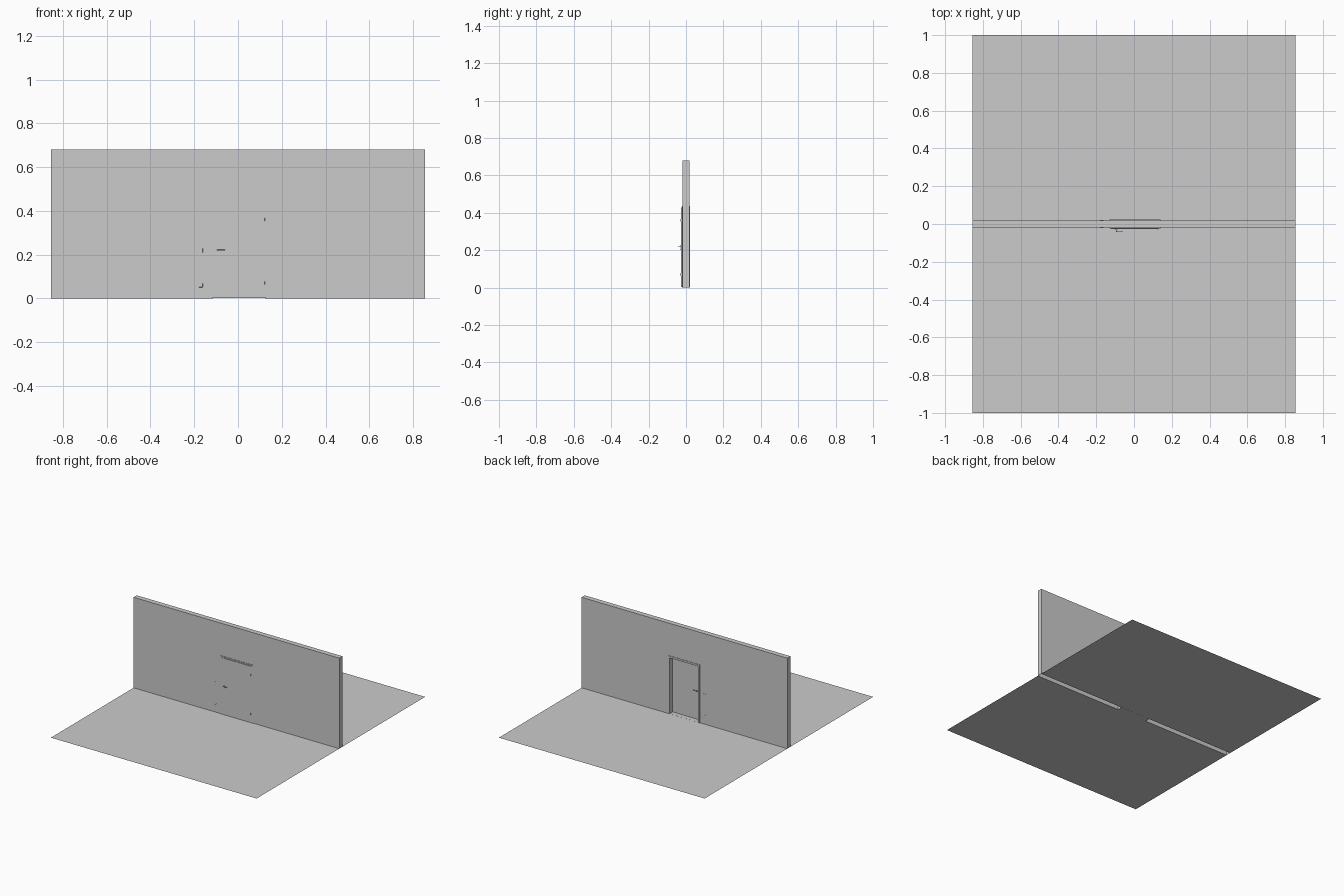
import bpy, bmesh, math
from mathutils import Vector, Matrix

if "Cube" in bpy.data.objects:
    bpy.data.objects.remove(bpy.data.objects["Cube"])

W, H, T = 0.855, 0.68, 0.019             # wall half width, height, half thickness
X0, X1, ZT = -0.118, 0.127, 0.424        # clear door opening


def finish(name, bm):
    me = bpy.data.meshes.new(name)
    bm.to_mesh(me)
    bm.free()
    ob = bpy.data.objects.new(name, me)
    bpy.context.collection.objects.link(ob)
    return ob


def box(name, x0, x1, y0, y1, z0, z1, bevel=0):
    bm = bmesh.new()
    bmesh.ops.create_cube(bm, size=1)
    for v in bm.verts:
        v.co = ((x0 + x1) / 2 + v.co.x * (x1 - x0),
                (y0 + y1) / 2 + v.co.y * (y1 - y0),
                (z0 + z1) / 2 + v.co.z * (z1 - z0))
    if bevel:
        bmesh.ops.bevel(bm, geom=bm.edges[:], offset=bevel, segments=2,
                        affect='EDGES', profile=0.5)
    return finish(name, bm)


def cylinder(name, centre, radius, depth, axis='Z', sides=20):
    rot = {'X': Matrix.Rotation(math.pi / 2, 4, 'Y'),
           'Y': Matrix.Rotation(math.pi / 2, 4, 'X'), 'Z': Matrix()}[axis]
    bm = bmesh.new()
    bmesh.ops.create_cone(bm, cap_ends=True, segments=sides, radius1=radius,
                          radius2=radius, depth=depth,
                          matrix=Matrix.Translation(centre) @ rot)
    for f in bm.faces:
        f.smooth = len(f.verts) == 4
    return finish(name, bm)


def extrude_profile(name, pts, y0, y1, ends):
    # closed outline in x/z pushed through y; skips outline edges not in "ends"
    bm = bmesh.new()
    a = [bm.verts.new((x, y0, z)) for x, z in pts]
    b = [bm.verts.new((x, y1, z)) for x, z in pts]
    bm.faces.new(a)
    bm.faces.new(b[::-1])
    n = len(pts)
    for i in range(n):
        if i in ends:
            j = (i + 1) % n
            bm.faces.new((a[i], b[i], b[j], a[j]))
    bmesh.ops.recalc_face_normals(bm, faces=bm.faces[:])
    return finish(name, bm)


def arch(x0, x1, zt, w):
    # door surround outline, w wide, open at the floor
    return [(x0 - w, 0), (x0 - w, zt + w), (x1 + w, zt + w), (x1 + w, 0),
            (x1, 0), (x1, zt), (x0, zt), (x0, 0)]


# Floor on either side of the wall
for name, y0, y1 in (("floor_front", -1, -T), ("floor_back", T, 1)):
    bm = bmesh.new()
    bm.faces.new([bm.verts.new(p) for p in
                  ((-W, y0, 0), (W, y0, 0), (W, y1, 0), (-W, y1, 0))])
    finish(name, bm)

# Wall with door opening, left open underneath
g = 0.002
wall = [(-W, 0), (-W, H), (W, H), (W, 0),
        (X1 + g, 0), (X1 + g, ZT + g), (X0 - g, ZT + g), (X0 - g, 0)]
extrude_profile("wall", wall, -T, T, {0, 1, 2, 4, 5, 6})

# Door surround: lining through the wall, casing on both faces, threshold
full = set(range(8))
extrude_profile("door_lining", arch(X0, X1, ZT, g), -T, T, full)
extrude_profile("casing_front", arch(X0, X1, ZT, 0.012), -T - 0.0035, -T, full)
extrude_profile("casing_back", arch(X0, X1, ZT, 0.012), T, T + 0.0035, full)
extrude_profile("door_stop", arch(X0 + 0.004, X1 - 0.004, ZT - 0.004, 0.004),
                -0.013, T, full)
box("threshold", X0, X1, -T, T, -0.0005, 0.0005)

# Door leaf: rebated panel with an overlapping front face
box("door_leaf", X0 + 0.001, X1 - 0.001, -0.0225, -0.0135, 0.003, ZT - 0.001)
box("door_leaf_overlap", X0 - 0.003, X1 + 0.003, -0.027, -0.0225, 0.003, ZT + 0.003)

# Hinges
for i, z in enumerate((0.07, 0.36)):
    cylinder(f"hinge_{i + 1}", (X1 - 0.003, -0.0285, z), 0.0018, 0.014)

# Lever handles, with rosette and key escutcheon on each face
HX, HZ = -0.094, 0.221
for side, face, s, reach in (("front", -0.027, -1, 0.014),
                             ("back", -0.0135, 1, 0.014)):
    cylinder(f"rosette_{side}", (HX, face + s * 0.001, HZ), 0.0055, 0.002, 'Y')
    cylinder(f"key_escutcheon_{side}", (HX, face + s * 0.001, HZ - 0.016), 0.0045, 0.002, 'Y')
    box(f"keyhole_{side}", HX - 0.0007, HX + 0.0007, face + s * 0.0015,
        face + s * 0.0023, HZ - 0.0185, HZ - 0.0135)
    cu = bpy.data.curves.new(f"lever_{side}", 'CURVE')
    cu.dimensions = '3D'
    cu.bevel_depth, cu.bevel_resolution, cu.use_fill_caps = 0.0023, 3, True
    sp = cu.splines.new('POLY')
    r = 0.004
    pts = [(HX, face)]
    for k in range(6):
        t = math.radians(90 * k / 5)
        pts.append((HX + r - r * math.cos(t), face + s * (reach - r + r * math.sin(t))))
    pts.append((HX + 0.035, face + s * reach))
    sp.points.add(len(pts) - 1)
    for p, (x, y) in zip(sp.points, pts):
        p.co = (x, y, HZ, 1)
    ob = bpy.data.objects.new(f"lever_{side}", cu)
    bpy.context.collection.objects.link(ob)

# Light switch above and wall socket below, on both wall faces
SX, R = -0.17, 0.009
for side, s in (("front", -1), ("back", 1)):
    def slab(name, hw, z, d0, d1, bevel=0):
        ya, yb = sorted((s * (T + d0), s * (T + d1)))
        box(f"{name}_{side}", SX - hw, SX + hw, ya, yb, z - hw, z + hw, bevel)
    slab("switch_plate", R, 0.219, 0, 0.002, 0.0005)
    slab("switch_rocker", R * 0.7, 0.219, 0.001, 0.003, 0.0004)
    slab("socket_plate", R, 0.06, 0, 0.002, 0.0005)
    bm = bmesh.new()
    # recessed round socket rim
    rings = []
    for rad, d in ((0.0066, 0.002), (0.0066, 0.003), (0.0056, 0.003), (0.0056, 0.0021)):
        rings.append([bm.verts.new((SX + rad * math.cos(a), s * (T + d),
                                    0.06 + rad * math.sin(a)))
                      for a in (math.tau * k / 24 for k in range(24))])
    for a, b in zip(rings, rings[1:]):
        for k in range(24):
            bm.faces.new((a[k], a[k - 1], b[k - 1], b[k]))
    bm.faces.new(rings[-1])
    bmesh.ops.recalc_face_normals(bm, faces=bm.faces[:])
    finish(f"socket_rim_{side}", bm)
    for dx in (-0.0025, 0.0025):
        cylinder(f"socket_hole_{side}", (SX + dx, s * (T + 0.0022), 0.06), 0.0008, 0.0006, 'Y', 12)
